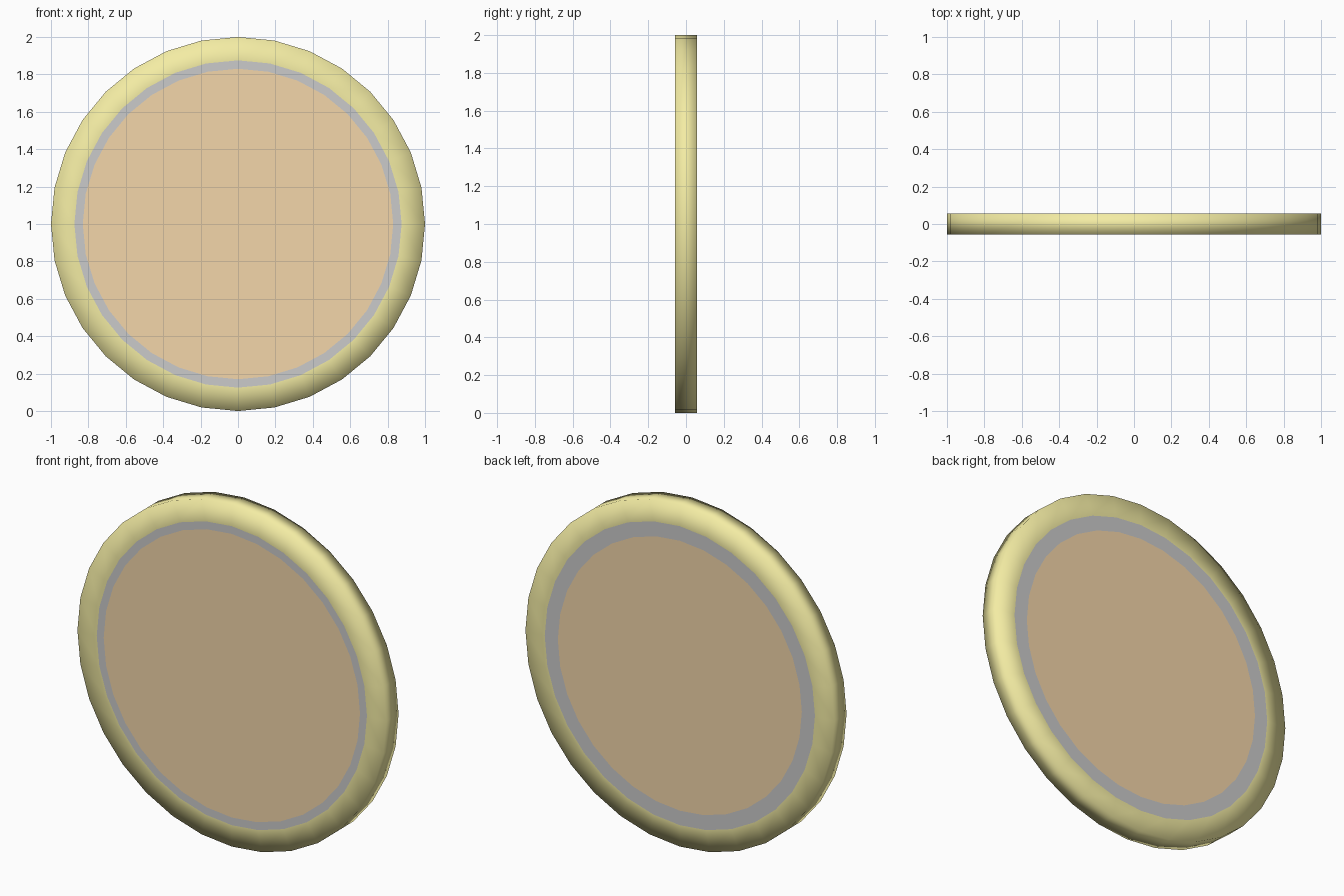
import bpy, bmesh
from math import sin, cos, tau

if "Cube" in bpy.data.objects:
    bpy.data.objects.remove(bpy.data.objects["Cube"])

SIDES = 32
HALF = 0.057          # half thickness
BAND_OUT = 0.875      # outer radius of the grey bands
FACE_FRONT = 0.83     # coloured disc radius, front
FACE_BACK = 0.79      # coloured disc radius, back


def material(name, rgb):
    mat = bpy.data.materials.new(name)
    mat.diffuse_color = (*rgb, 1.0)
    mat.use_nodes = True
    mat.node_tree.nodes["Principled BSDF"].inputs["Base Color"].default_value = mat.diffuse_color
    return mat


def lathe(name, profile, mat=None, cap=False, smooth=False):
    """Spin (radius, y) points round the y axis at height 1."""
    bm = bmesh.new()
    rings = [[bm.verts.new((r * sin(tau * i / SIDES), y, 1 + r * cos(tau * i / SIDES)))
              for i in range(SIDES)] for r, y in profile]
    for a, b in zip(rings, rings[1:]):
        for i in range(SIDES):
            j = (i + 1) % SIDES
            bm.faces.new((a[i], b[i], b[j], a[j]))
    if cap:
        # Single flat polygon facing away from the middle of the disc
        front = profile[0][1] < 0
        bm.faces.new(rings[0] if front else rings[0][::-1])
    bm.normal_update()
    for f in bm.faces:
        f.smooth = smooth
        c = f.calc_center_median()
        outward = f.normal.x * c.x + f.normal.y * c.y * 50 + f.normal.z * (c.z - 1)
        if outward < 0:
            f.normal_flip()
    mesh = bpy.data.meshes.new(name)
    bm.to_mesh(mesh)
    bm.free()
    obj = bpy.data.objects.new(name, mesh)
    bpy.context.collection.objects.link(obj)
    if mat:
        mesh.materials.append(mat)
    return obj


yellow = material("yellow", (0.90, 0.84, 0.37))
orange = material("orange", (0.90, 0.67, 0.40))

# Yellow rim: front flange, outer wall and back flange, shaded smooth
lathe("rim", [(BAND_OUT, -HALF), (1, -HALF), (1, HALF), (BAND_OUT, HALF)],
      yellow, smooth=True)

# Grey band and coloured disc on each side
for side, y, r in (("front", -HALF, FACE_FRONT), ("back", HALF, FACE_BACK)):
    lathe(side + "_band", [(BAND_OUT, y), (r, y)])
    lathe(side + "_disc", [(r, y)], orange, cap=True)
